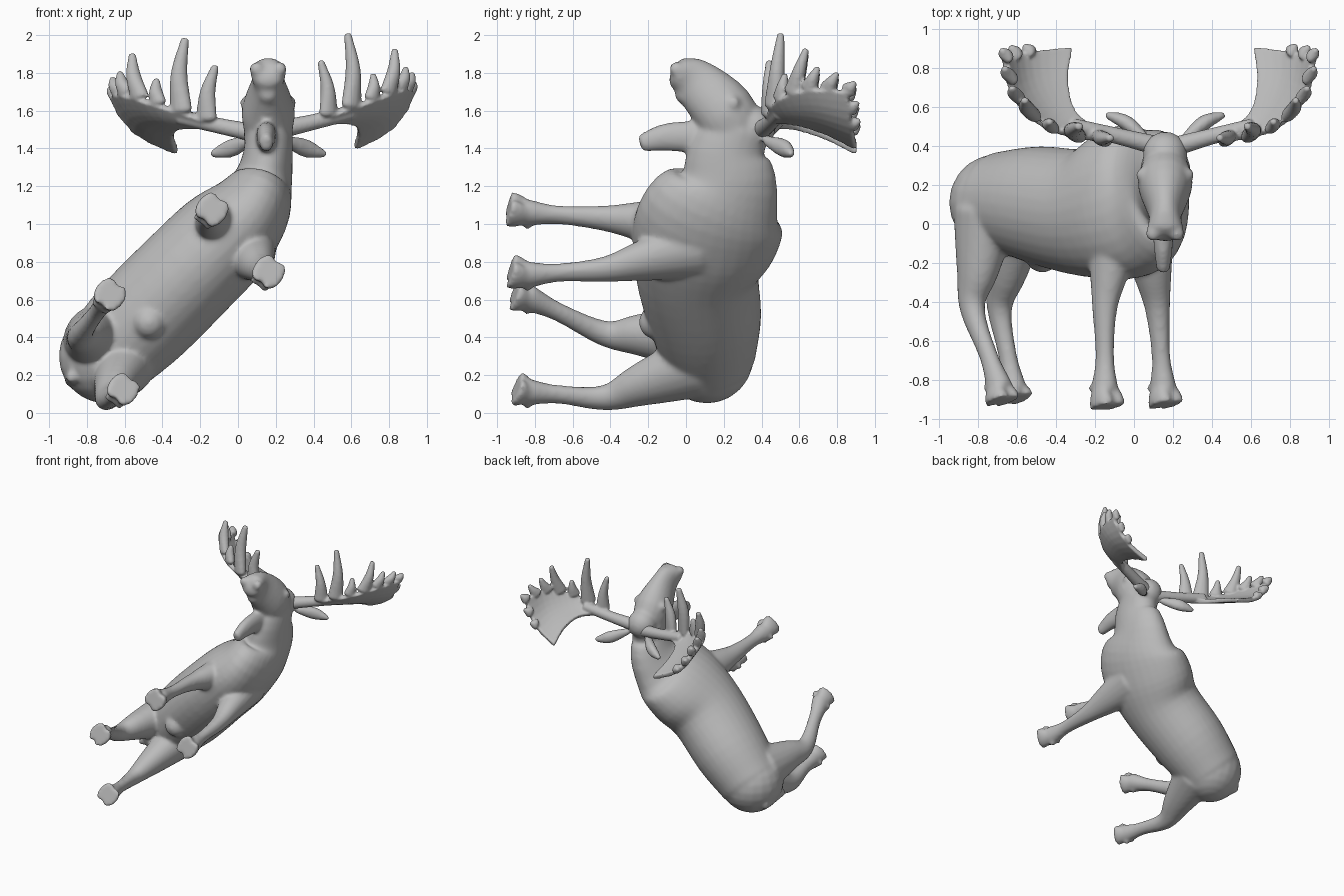
import bpy, bmesh, math
from mathutils import Vector

cube = bpy.data.objects.get("Cube")
if cube:
    bpy.data.objects.remove(cube)

clay = (0.5, 0.5, 0.5, 1)
grey = bpy.data.materials.new("clay_grey")
grey.use_nodes = True
grey.diffuse_color = clay
grey.node_tree.nodes["Principled BSDF"].inputs["Base Color"].default_value = clay

X_AXIS, Y_AXIS, Z_AXIS = Vector((1, 0, 0)), Vector((0, 1, 0)), Vector((0, 0, 1))
FORWARD = Vector((.6, 0, .8))      # direction the animal walks
SIDEWAYS = Vector((.8, 0, -.6))    # across its body
MIDLINE = .16                      # x of the skull's centre plane


def spline(rows, steps=4):
    """Smoothly resample rows of numbers."""
    rows = [Vector(row) for row in rows]
    rows = [2 * rows[0] - rows[1]] + rows + [2 * rows[-1] - rows[-2]]
    result = []
    for before, start, end, after in zip(rows, rows[1:], rows[2:], rows[3:]):
        leave, arrive = (end - before) / 2, (after - start) / 2
        for step in range(steps):
            t = step / steps
            ease = t * t * (3 - 2 * t)
            result.append(start.lerp(end, ease) + leave * t * (1 - t) ** 2 - arrive * t * t * (1 - t))
    return result + [rows[-2]]


def tube(bm, rows, up, dome=.5, sides=20):
    """Loft ellipses along rows of x, y, z, side radius, up radius, with domed ends."""
    rows = spline(rows)
    sections = []
    for i, row in enumerate(rows):
        tangent = (rows[min(i + 1, len(rows) - 1)] - rows[max(i - 1, 0)]).to_3d().normalized()
        sections.append((row.to_3d(), tangent, row[3], row[4]))

    def cap(section, sign):
        centre, tangent, wide, high = section
        angles = [math.pi * part / 8 for part in (1, 2, 3)] if dome else []
        return [(centre + tangent * sign * dome * wide * math.sin(a), tangent,
                 wide * math.cos(a), high * math.cos(a)) for a in angles]

    sections = cap(sections[0], -1)[::-1] + sections + cap(sections[-1], 1)
    rings = []
    for centre, tangent, wide, high in sections:
        side = tangent.cross(up).normalized()
        top = side.cross(tangent)
        angles = [math.tau * k / sides for k in range(sides)]
        rings.append([bm.verts.new(centre + side * wide * math.cos(a) + top * high * math.sin(a))
                      for a in angles])
    faces = [bm.faces.new(rings[0]), bm.faces.new(rings[-1])]
    for ring, following in zip(rings, rings[1:]):
        for k in range(sides):
            faces.append(bm.faces.new((ring[k - 1], ring[k], following[k], following[k - 1])))
    bmesh.ops.recalc_face_normals(bm, faces=faces)


def blob(bm, centre, radius):
    ball = bmesh.ops.create_uvsphere(bm, u_segments=20, v_segments=12, radius=radius)
    bmesh.ops.translate(bm, verts=ball["verts"], vec=centre)


def finish(bm, name, voxel, passes):
    """Fuse overlapping pieces into one sculpted skin."""
    mesh = bpy.data.meshes.new(name)
    bm.to_mesh(mesh)
    bm.free()
    mesh.materials.append(grey)
    skin = bpy.data.objects.new(name, mesh)
    bpy.context.collection.objects.link(skin)
    fuse = skin.modifiers.new("fuse", 'REMESH')
    fuse.mode = 'VOXEL'
    fuse.voxel_size = voxel
    fuse.use_smooth_shade = True
    soften = skin.modifiers.new("soften", 'SMOOTH')
    soften.iterations = passes


def add_torso(bm):
    # Barrel along the diagonal: distance, height, half width, half depth
    barrel = [(-.4, .12, .25, .25), (0, .1, .28, .3), (.5, .06, .28, .33), (.85, .1, .27, .39)]
    path = [((s - 1) / 2, y, (s + 1) / 2, wide, deep) for s, y, wide, deep in barrel]
    # Shoulder hump flowing into the neck
    path += [(.06, .15, 1.07, .22, .38), (.13, .22, 1.22, .16, .27),
             (MIDLINE, .22, 1.38, .13, .21), (MIDLINE, .27, 1.5, .13, .17)]
    tube(bm, path, Y_AXIS, sides=32)
    blob(bm, (-.7, .11, .3), .25)
    # Tail and belly sheath
    tube(bm, [(-.87, .2, .18, .05, .05), (-.88, -.05, .19, .03, .03)], FORWARD)
    blob(bm, (-.47, -.16, .48), .09)


def add_head(bm):
    # Skull to muzzle
    profile = [(.27, 1.45, .12, .15), (.2, 1.6, .14, .165), (.05, 1.75, .085, .13), (-.03, 1.8, .095, .09)]
    tube(bm, [(MIDLINE, *section) for section in profile], Y_AXIS + Z_AXIS)
    blob(bm, (MIDLINE, 0, 1.69), .06)
    blob(bm, (MIDLINE, .36, 1.51), .115)
    # Throat flap
    flap = [(.1, 1.46, .06, .09), (-.1, 1.46, .05, .075), (-.23, 1.43, .035, .05)]
    tube(bm, [(MIDLINE - .01, *section) for section in flap], Z_AXIS)
    for sign in (-1, 1):
        blob(bm, (MIDLINE + sign * .11, .25, 1.64), .04)    # brow
        blob(bm, (MIDLINE + sign * .06, -.05, 1.82), .04)   # nostril
        ear = [(.1, .43, 1.44, .03, .03), (.2, .52, 1.4, .04, .05), (.3, .56, 1.37, .02, .02)]
        tube(bm, [(MIDLINE + sign * x, *section) for x, *section in ear], Z_AXIS)


def add_leg(bm, hip, knee, ankle, thigh, sole):
    """Leg through three joints given as x, z, ending in a cloven hoof."""
    hip, knee, ankle = [Vector((x, y, z)) for (x, z), y in zip((hip, knee, ankle), (.05, -.43, -.84))]
    path = [(hip, thigh), (hip.lerp(knee, .6), thigh * .65), (knee, .062),
            (knee.lerp(ankle, .6), .045), (ankle, .065)]
    tube(bm, [(*joint, r, r * 1.15) for joint, r in path], FORWARD)
    for sign in (-1, 1):
        # Toe, flat underneath, with a dew claw behind it
        toe = ankle + SIDEWAYS * sign * .035
        tip = toe + FORWARD * .025
        tip.y = sole
        tube(bm, [(*toe, .03, .05), (*toe.lerp(tip, .5), .045, .075), (*tip, .05, .085)], FORWARD, dome=0)
        blob(bm, toe - FORWARD * .06, .022)


def add_antler(name, mirrored):
    bm = bmesh.new()
    # Beam
    tube(bm, [(.22, .4, 1.5, .05, .05), (.4, .45, 1.54, .042, .042), (.6, .5, 1.59, .04, .04)], Z_AXIS)
    # Cupped palm between its inner and outer edges
    inner = spline([(.5, .49, 1.55), (.6, .59, 1.55), (.63, .75, 1.5), (.61, .91, 1.42)])
    outer = spline([(.48, .44, 1.59), (.71, .5, 1.67), (.86, .65, 1.72), (.91, .86, 1.71)])
    columns = 8
    hollow = SIDEWAYS * .06
    grid = []
    for i, (near, far) in enumerate(zip(inner, outer)):
        depth = hollow * i / len(inner)
        grid.append([bm.verts.new(near.lerp(far, k / columns) + depth * math.sin(math.pi * k / columns))
                     for k in range(columns + 1)])
    rim = [row[-1].co.copy() for row in grid] + [v.co.copy() for v in grid[-1][-2::-1]]
    sheet = [bm.faces.new((row[k], row[k + 1], after[k + 1], after[k]))
             for row, after in zip(grid, grid[1:]) for k in range(columns)]
    old = set(bm.faces) - set(sheet)
    bmesh.ops.recalc_face_normals(bm, faces=sheet)
    bmesh.ops.solidify(bm, geom=sheet, thickness=.035)
    bmesh.ops.recalc_face_normals(bm, faces=[face for face in bm.faces if face not in old])
    # Tines fan outwards along the rim
    lengths = (.28, .37, .12, .23, .12, .1, .06, .06, .05)
    for i, (root, length) in enumerate(zip(rim[::2], lengths)):
        lean = .2 * i - .3
        aim = Vector((.5 * math.sin(lean), .15 + .5 * math.sin(lean), math.cos(lean)))
        thick = .028 + length / 30
        tip = root + aim * length
        middle = root.lerp(tip, .5) + X_AXIS * length / 20
        tube(bm, [(*root, thick * 1.5, thick), (*middle, thick, thick),
                  (*tip, thick / 2, thick / 2)], SIDEWAYS - Y_AXIS, sides=12)
    if mirrored:
        # The right antler spreads a little wider and hangs a little lower
        for v in bm.verts:
            v.co.x = .37 - 1.12 * v.co.x
            v.co.z -= .025
        bmesh.ops.reverse_faces(bm, faces=bm.faces[:])
    finish(bm, name, voxel=.009, passes=3)


body = bmesh.new()
add_torso(body)
add_head(body)
add_leg(body, (-.09, .99), (-.15, 1.03), (-.15, 1.06), thigh=.15, sole=-.94)   # right front
add_leg(body, (.05, .87), (.12, .76), (.15, .73), thigh=.15, sole=-.93)        # left front
add_leg(body, (-.76, .4), (-.83, .42), (-.69, .61), thigh=.16, sole=-.91)      # right hind
add_leg(body, (-.6, .25), (-.69, .08), (-.62, .11), thigh=.16, sole=-.9)       # left hind
finish(body, "body", voxel=.013, passes=10)
add_antler("left_antler", False)
add_antler("right_antler", True)
